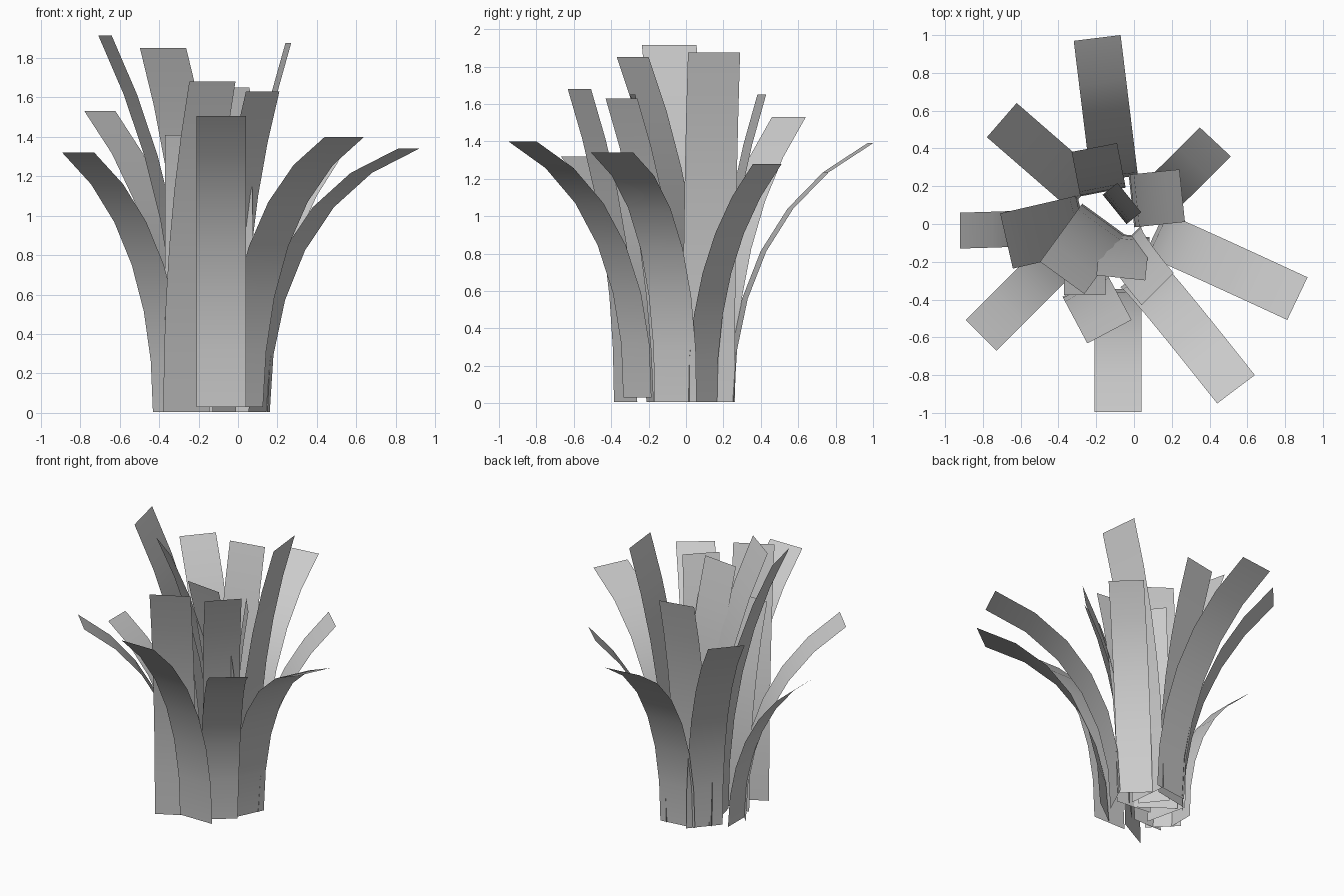
import bpy
from math import sin, cos, radians

SEGMENTS = 6

# Remove the default cube
cube = bpy.data.objects.get("Cube")
if cube:
    bpy.data.objects.remove(cube, do_unlink=True)

# One plain colour for the whole plant
grey = bpy.data.materials.new("leaf_grey")
grey.use_nodes = True
grey.diffuse_color = (0.6, 0.6, 0.6, 1)
for node in grey.node_tree.nodes:
    if node.type == "BSDF_PRINCIPLED":
        node.inputs["Base Color"].default_value = grey.diffuse_color


def make_blade(name, tip_x, tip_y, heading, width, reach, height, sway=0, floor=0.005):
    """A strip that rises upright, then arches outward along its heading.
    Sway shifts its foot sideways, so the strip also curves a little in plan."""
    angle = radians(heading)
    out_x, out_y = cos(angle), sin(angle)
    side_x, side_y = -out_y, out_x
    bend = max(0.1, 2 * reach / height)
    half = width / 2
    verts, faces = [], []
    for i in range(SEGMENTS + 1):
        t = i / SEGMENTS
        back = reach * (1 - t ** 2.1)
        shift = sway * (1 - t)
        z = floor + (height - floor) * sin(bend * t) / sin(bend)
        for across in (shift - half, shift + half):
            verts.append((tip_x - out_x * back + side_x * across,
                          tip_y - out_y * back + side_y * across, z))
    for i in range(0, 2 * SEGMENTS, 2):
        faces.append((i, i + 2, i + 3, i + 1))
    mesh = bpy.data.meshes.new(name)
    mesh.from_pydata(verts, [], faces)
    mesh.materials.append(grey)
    mesh.shade_smooth()
    blade = bpy.data.objects.new(name, mesh)
    bpy.context.collection.objects.link(blade)


# Outer ring: long blades arching well outward
make_blade("outer_back_blade", -0.195, 0.985, 97, 0.25, 0.75, 1.39)
make_blade("outer_back_right_blade", -0.70, 0.55, 139, 0.24, 0.58, 1.53)
make_blade("outer_right_blade", -0.92, -0.035, 180, 0.19, 0.53, 1.12, sway=-0.03)
make_blade("outer_front_right_blade", -0.81, -0.59, 225, 0.23, 0.65, 1.32)
make_blade("outer_front_blade", -0.085, -0.995, 270, 0.25, 0.65, 1.505, floor=0.03)
make_blade("outer_front_left_blade", 0.54, -0.875, 307, 0.25, 0.8, 1.4, sway=-0.04, floor=0.03)
make_blade("outer_left_blade", 0.865, -0.395, 334.5, 0.25, 0.83, 1.34, sway=-0.02)
make_blade("outer_back_left_blade", 0.43, 0.435, 47, 0.225, 0.5, 1.28, sway=0.03)

# Inner cluster: taller blades that lean only a little
make_blade("inner_back_blade", -0.21, 0.405, 101, 0.245, 0.24, 1.65)
make_blade("inner_left_blade", 0.255, 0.15, 6, 0.28, 0.27, 1.875)
make_blade("inner_right_blade", -0.675, -0.09, 193, 0.3, 0.42, 1.915)
make_blade("inner_front_right_blade", -0.38, -0.285, 234, 0.29, 0.38, 1.85)
make_blade("inner_front_blade", -0.13, -0.57, 298, 0.265, 0.28, 1.68)
make_blade("inner_front_left_blade", 0.125, -0.345, 315, 0.24, 0.3, 1.63, sway=0.06)

# Core: short-reaching, nearly upright blades
make_blade("core_back_blade", -0.025, 0.14, 39, 0.2, 0.1, 1.37)
make_blade("core_front_blade", -0.07, -0.285, 264, 0.26, 0.23, 1.65)
make_blade("core_side_blade", -0.26, -0.375, 270, 0.22, 0.2, 1.41)
